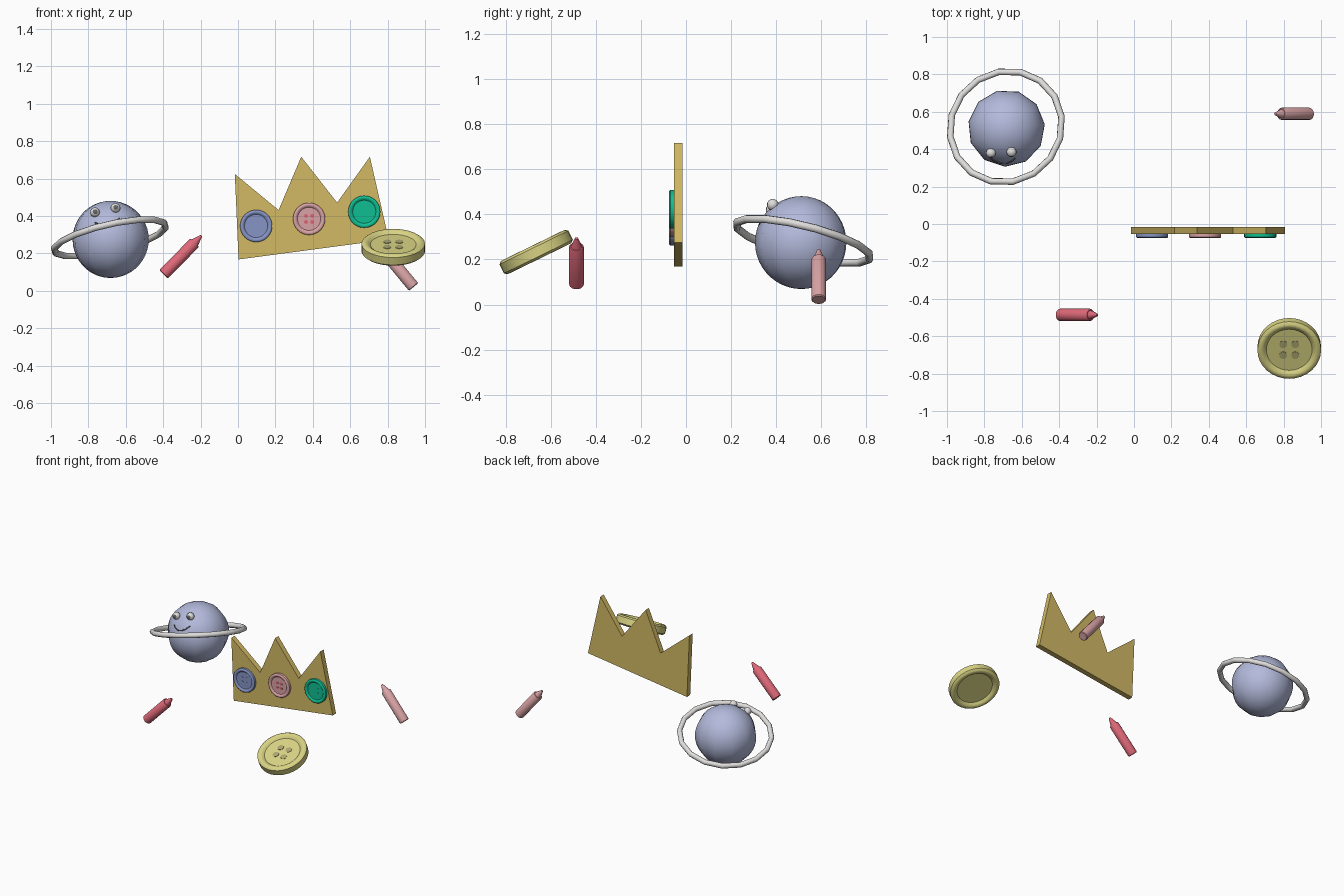
import bpy, bmesh, math
from mathutils import Vector, Matrix

if "Cube" in bpy.data.objects:
    bpy.data.objects.remove(bpy.data.objects["Cube"])


def mat(name, r, g, b):
    m = bpy.data.materials.new(name)
    m.diffuse_color = (r, g, b, 1)
    m.use_nodes = True
    m.node_tree.nodes["Principled BSDF"].inputs["Base Color"].default_value = m.diffuse_color
    return m


LAVENDER = mat("lavender", .45, .49, .71)
WHITE = mat("off_white", .74, .73, .72)
GOLD = mat("gold", .65, .49, .13)
BLUE = mat("slate_blue", .24, .30, .56)
PINK = mat("dusty_pink", .70, .37, .38)
GREEN = mat("emerald", .005, .52, .29)
YELLOW = mat("pale_yellow", .69, .65, .23)
OLIVE = mat("olive", .42, .39, .16)
RED = mat("coral_red", .73, .14, .19)
GREY = mat("dark_grey", .13, .13, .13)


def finish(bm, name, mats, matrix=Matrix(), smooth=35):
    bmesh.ops.recalc_face_normals(bm, faces=bm.faces[:])
    me = bpy.data.meshes.new(name)
    bm.to_mesh(me)
    bm.free()
    for m in mats:
        me.materials.append(m)
    ob = bpy.data.objects.new(name, me)
    ob.matrix_world = matrix
    bpy.context.collection.objects.link(ob)
    if smooth:
        bpy.ops.object.select_all(action='DESELECT')
        ob.select_set(True)
        bpy.context.view_layer.objects.active = ob
        bpy.ops.object.shade_smooth_by_angle(angle=math.radians(smooth))
    return ob


def lathe(profile, sides):
    """Revolve (radius, height) points around z."""
    bm = bmesh.new()
    vs = [bm.verts.new((r, 0, z)) for r, z in profile]
    es = [bm.edges.new(p) for p in zip(vs, vs[1:])]
    bmesh.ops.spin(bm, geom=vs + es, cent=(0, 0, 0), axis=(0, 0, 1),
                   angle=math.tau, steps=sides)
    bmesh.ops.remove_doubles(bm, verts=bm.verts[:], dist=1e-5)
    return bm


def aim(loc, direction):
    """Place at loc with local z along direction."""
    q = Vector(direction).to_track_quat('Z', 'Y')
    return Matrix.Translation(loc) @ q.to_matrix().to_4x4()


# Planet body
C, R = Vector((-.682, .512, .275)), .206
bm = bmesh.new()
bmesh.ops.create_uvsphere(bm, u_segments=11, v_segments=22, radius=R)
finish(bm, "planet", [LAVENDER],
       Matrix.Translation(C) @ Matrix.Rotation(math.radians(14), 4, 'Z'), 60)

# Tilted planet ring
bm = bmesh.new()
N, T, MAJOR, MINOR = 16, 8, .307, .018
loops = []
for i in range(N):
    a = math.tau * (i + .5) / N
    loop = []
    for j in range(T):
        b = math.tau * j / T
        r = MAJOR + MINOR * math.cos(b)
        loop.append(bm.verts.new((r * math.cos(a), r * math.sin(a),
                                  MINOR * math.sin(b))))
    loops.append(loop)
for i in range(N):
    p, q = loops[i], loops[(i + 1) % N]
    for j in range(T):
        k = (j + 1) % T
        bm.faces.new((p[j], q[j], q[k], p[k]))
finish(bm, "planet_ring", [WHITE], aim((-.685, .52, .283), (-.23, .25, 1)), 50)

# Eyes with a pupil cap on the forward side
for side, loc in (("left", (-.765, .380, .42)), ("right", (-.655, .385, .443))):
    bm = bmesh.new()
    bmesh.ops.create_uvsphere(bm, u_segments=16, v_segments=12, radius=.026)
    for f in bm.faces:
        if f.calc_center_median().z > .0215:
            f.material_index = 1
    finish(bm, side + "_eye", [WHITE, GREY], aim(loc, (.05, -1, .15)), 60)

# Smile: a thin tube lying on the planet surface
cu = bpy.data.curves.new("smile", 'CURVE')
cu.dimensions = '3D'
cu.bevel_depth = .004
cu.bevel_resolution = 1
cu.use_fill_caps = True
cu.materials.append(GREY)
sp = cu.splines.new('POLY')
sp.points.add(10)
for i, p in enumerate(sp.points):
    t = i / 5 - 1
    dx, dz = -.018 + .065 * t, .075 + .012 * t + .028 * t * t
    dy = -math.sqrt((R * .985) ** 2 - dx * dx - dz * dz)
    p.co = (*(C + Vector((dx, dy, dz))), 1)
bpy.context.collection.objects.link(bpy.data.objects.new("smile", cu))

# Crown plate
outline = [(-.017, .625), (.003, .168), (.806, .275), (.705, .717),
           (.53, .472), (.338, .717), (.217, .432)]
bm = bmesh.new()
face = bm.faces.new([bm.verts.new((x, -.053, z)) for x, z in outline])
ext = bmesh.ops.extrude_face_region(bm, geom=[face])
bmesh.ops.translate(bm, vec=(0, .038, 0),
                    verts=[v for v in ext["geom"] if isinstance(v, bmesh.types.BMVert)])
finish(bm, "crown", [GOLD], smooth=0)


def button(name, radius, matrix, body, hole):
    """Rimmed disc with a dish on both sides and four holes."""
    half = [(0, .1), (.72, .1), (.79, .16), (.85, .195), (.93, .19), (1, .13)]
    prof = half + [(r, -z) for r, z in reversed(half)]
    bm = lathe([(r * radius, z * radius) for r, z in prof], 32)
    for sx in (-1, 1):
        for sy in (-1, 1):
            pos = Vector((sx * .19, sy * .19, .105)) * radius
            res = bmesh.ops.create_cone(bm, cap_ends=True, segments=14,
                                        radius1=.125 * radius, radius2=.125 * radius,
                                        depth=.02 * radius,
                                        matrix=Matrix.Translation(pos))
            for f in {f for v in res["verts"] for f in v.link_faces}:
                f.material_index = 1
    finish(bm, name, [body, hole], matrix, 40)


# Crown buttons
for name, x, z, body, hole in (("blue_button", .097, .347, BLUE, BLUE),
                               ("pink_button", .38, .385, PINK, RED),
                               ("green_button", .675, .423, GREEN, GREEN)):
    button(name, .086,
           Matrix.Translation((x, -.0585, z)) @ Matrix.Rotation(math.pi / 2, 4, 'X'),
           body, hole)

# Loose tilted button
button("yellow_button", .17,
       Matrix.Translation((.83, -.665, .233)) @ Matrix.Rotation(math.radians(26), 4, 'X'),
       YELLOW, OLIVE)

# Crayons: body, stepped shoulder and blunt tip
crayon = [(0, 0), (.029, 0), (.033, .004), (.033, .232), (.029, .238),
          (.024, .238), (.007, .288), (0, .29)]
for name, loc, d, m in (("red_crayon", (-.398, -.486, .088), (.70, 0, .715), RED),
                        ("pink_crayon", (.939, .589, .021), (-.64, 0, .77), PINK)):
    finish(lathe(crayon, 14), name, [m], aim(loc, d), 35)
